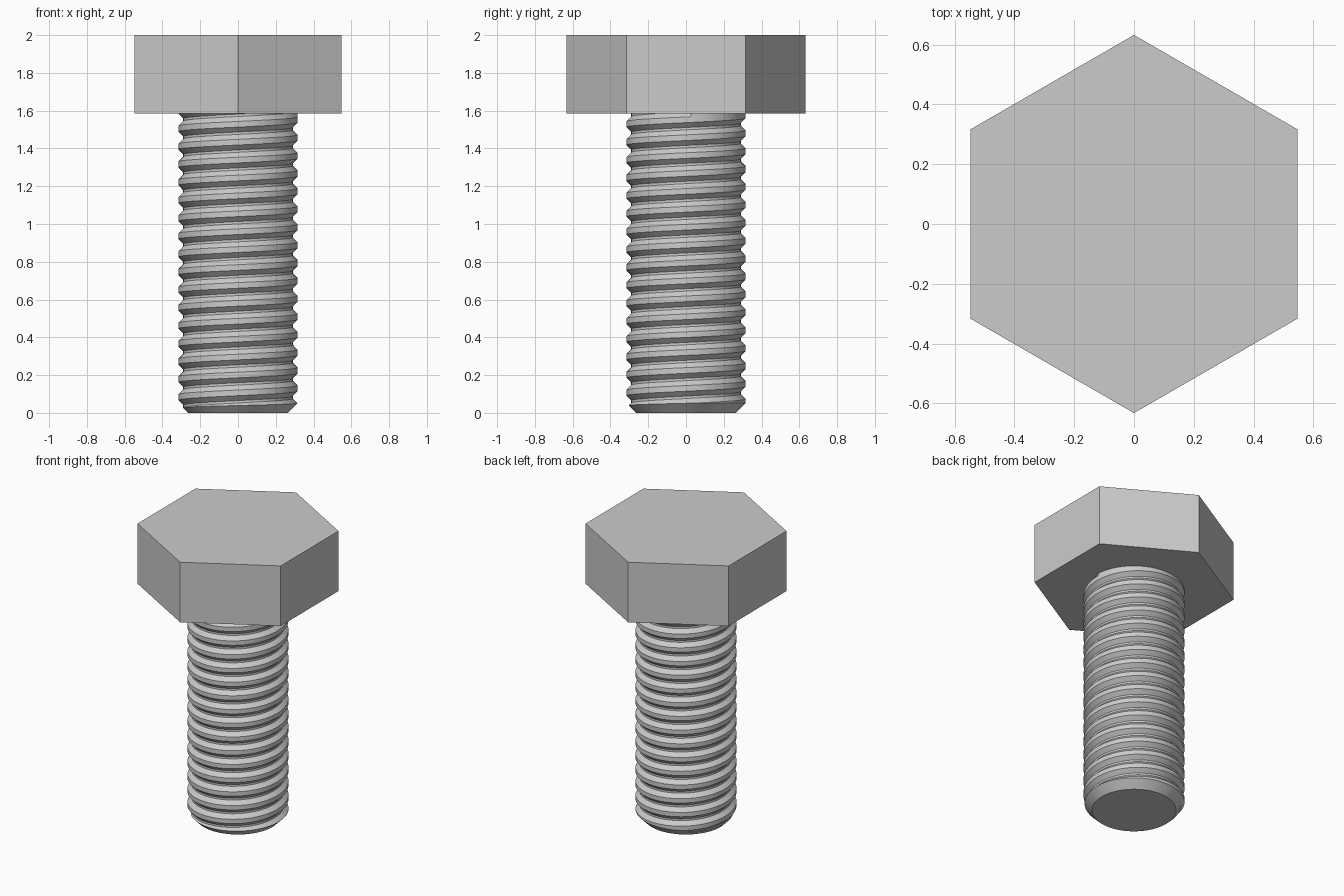
import bpy, bmesh, math
from mathutils import Matrix

old = bpy.data.objects.get("Cube")
if old:
    bpy.data.objects.remove(old, do_unlink=True)

HEAD_Z, TOP_Z, HEAD_R = 1.585, 2.0, 0.632
R_CREST, R_ROOT, R_TIP = 0.316, 0.29, 0.264
PITCH, CREST, FLANK = 0.0948, 0.03, 0.026
START_Z, SEGS, LAST_TURN = 0.035, 72, 16

steel = bpy.data.materials.new("steel_grey")
steel.use_nodes = True
colour = (0.6, 0.6, 0.6, 1)
steel.diffuse_color = colour
steel.node_tree.nodes["Principled BSDF"].inputs["Base Color"].default_value = colour


def add_object(name, bm):
    bmesh.ops.recalc_face_normals(bm, faces=bm.faces)
    mesh = bpy.data.meshes.new(name)
    bm.to_mesh(mesh)
    bm.free()
    obj = bpy.data.objects.new(name, mesh)
    obj.data.materials.append(steel)
    bpy.context.collection.objects.link(obj)
    return obj


def cut_flat(bm, z, up):
    """Trim everything beyond a horizontal plane and cap the opening."""
    cut = bmesh.ops.bisect_plane(
        bm, geom=bm.verts[:] + bm.edges[:] + bm.faces[:], dist=1e-6,
        plane_co=(0, 0, z), plane_no=(0, 0, up), clear_outer=True)
    rim = [e for e in cut["geom_cut"] if isinstance(e, bmesh.types.BMEdge)]
    bmesh.ops.contextual_create(bm, geom=rim)


# Hexagonal head, with corners to the front and back
bm = bmesh.new()
bmesh.ops.create_cone(
    bm, cap_ends=True, segments=6, radius1=HEAD_R, radius2=HEAD_R, depth=TOP_Z - HEAD_Z,
    matrix=Matrix.Translation((0, 0, (TOP_Z + HEAD_Z) / 2)))
for v in bm.verts:
    a = round((math.atan2(v.co.y, v.co.x) - math.pi / 6) / (math.pi / 3)) * math.pi / 3 + math.pi / 6
    v.co.x, v.co.y = HEAD_R * math.cos(a), HEAD_R * math.sin(a)
add_object("hex_head", bm)

# Threaded shank: a crest and groove profile swept along a right-handed helix
half = CREST / 2
profile = [(-half, R_CREST), (half, R_CREST), (half + FLANK, R_ROOT),
           (PITCH - half - FLANK, R_ROOT), (PITCH - half, R_CREST)]
bm = bmesh.new()
previous = None
for i in range(-3 * SEGS, (LAST_TURN + 3) * SEGS + 1):
    angle = 2 * math.pi * (i % SEGS) / SEGS
    row = []
    for dz, r in profile:
        # The groove stops just under the head
        r = R_CREST if i > LAST_TURN * SEGS else r
        z = START_Z + PITCH * i / SEGS + dz
        row.append(bm.verts.new((r * math.cos(angle), r * math.sin(angle), z)))
    if previous:
        for j in range(len(profile) - 1):
            bm.faces.new((previous[j], row[j], row[j + 1], previous[j + 1]))
    previous = row
bmesh.ops.remove_doubles(bm, verts=bm.verts, dist=1e-5)
cut_flat(bm, -0.03, -1)
cut_flat(bm, HEAD_Z + 0.02, 1)
shank = add_object("threaded_shank", bm)

# Chamfered envelope that trims the tip of the shank
bm = bmesh.new()
wide = 0.4
bmesh.ops.create_cone(
    bm, cap_ends=True, segments=SEGS, radius1=R_TIP, radius2=wide, depth=wide - R_TIP,
    matrix=Matrix.Translation((0, 0, (wide - R_TIP) / 2)))
lid = max(bm.faces, key=lambda f: f.calc_center_median().z)
top = bmesh.ops.extrude_face_region(bm, geom=[lid])["geom"]
bmesh.ops.delete(bm, geom=[lid], context="FACES_ONLY")
for v in top:
    if isinstance(v, bmesh.types.BMVert):
        v.co.z = HEAD_Z + 0.1
envelope = add_object("tip_cutter", bm)
envelope.hide_render = True

trim = shank.modifiers.new("chamfer", "BOOLEAN")
trim.operation = "INTERSECT"
trim.solver = "EXACT"
trim.object = envelope
bpy.context.view_layer.update()
bpy.ops.object.select_all(action="DESELECT")
shank.select_set(True)
bpy.context.view_layer.objects.active = shank
bpy.ops.object.modifier_apply(modifier=trim.name)
bpy.data.objects.remove(envelope, do_unlink=True)
bpy.ops.object.shade_smooth_by_angle(angle=math.radians(25))
